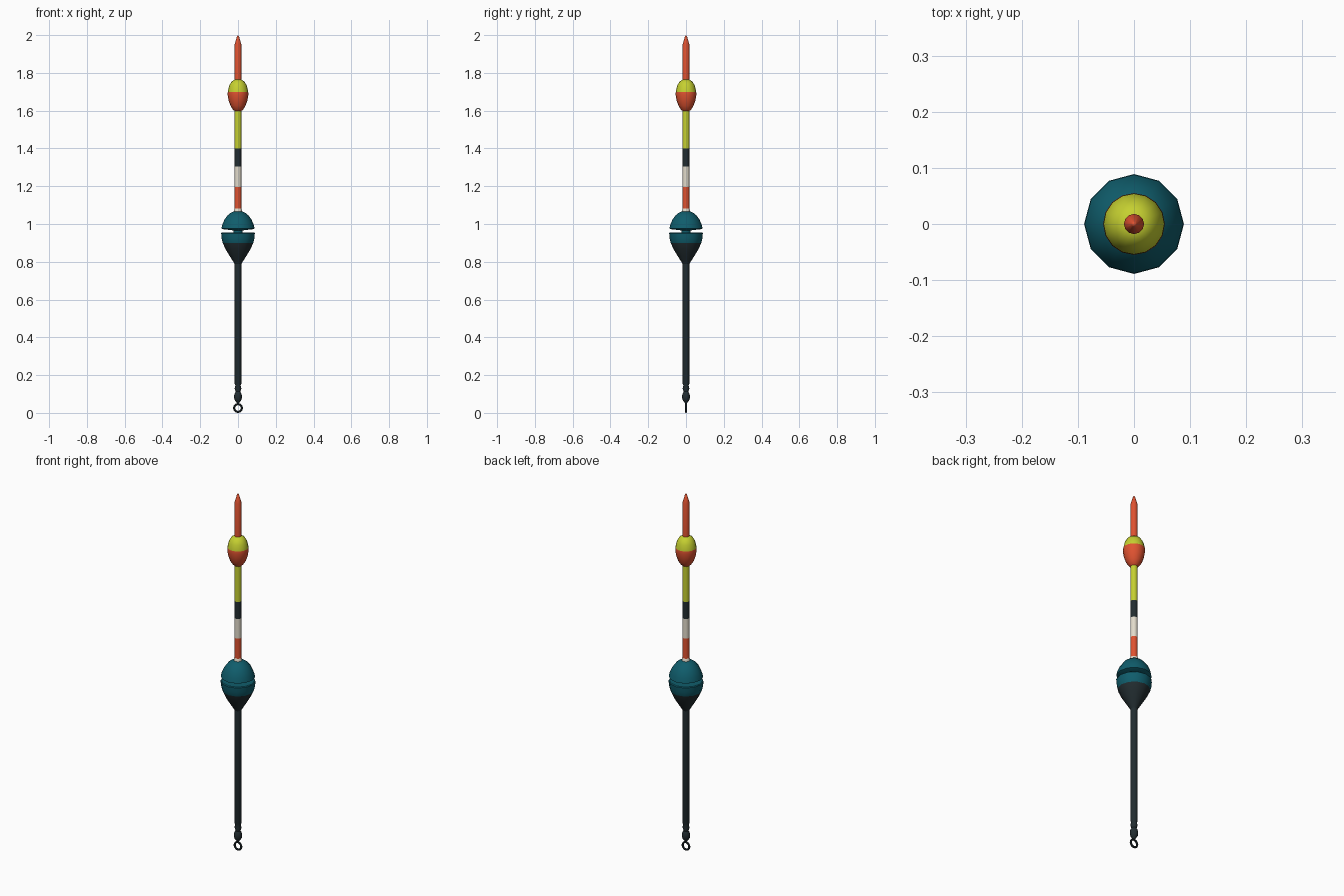
import bpy, bmesh, math

if "Cube" in bpy.data.objects:
    bpy.data.objects.remove(bpy.data.objects["Cube"])

def mat(name, rgb):
    m = bpy.data.materials.new(name)
    m.diffuse_color = (*rgb, 1)
    m.use_nodes = True
    m.node_tree.nodes["Principled BSDF"].inputs["Base Color"].default_value = m.diffuse_color
    return m

RED = mat("orange_red", (0.74, 0.085, 0.03))
YELLOW = mat("lime_yellow", (0.56, 0.63, 0.03))
DARK = mat("charcoal", (0.016, 0.026, 0.03))
WHITE = mat("off_white", (0.76, 0.71, 0.60))
TEAL = mat("teal", (0.005, 0.11, 0.15))

def finish(ob, angle=40):
    bpy.ops.object.select_all(action='DESELECT')
    ob.select_set(True)
    bpy.context.view_layer.objects.active = ob
    bpy.ops.object.shade_smooth_by_angle(angle=math.radians(angle))

def lathe(name, profile, mats, sides=12, split=None):
    """Revolve (radius, z) points about z; faces below split use the second material."""
    bm = bmesh.new()
    rings = []
    for r, z in profile:
        if r == 0:
            rings.append([bm.verts.new((0, 0, z))] * sides)
        else:
            rings.append([bm.verts.new((r * math.cos(math.tau * i / sides),
                                        r * math.sin(math.tau * i / sides), z)) for i in range(sides)])
    for a, b in zip(rings, rings[1:]):
        for i in range(sides):
            j = (i + 1) % sides
            vs = list(dict.fromkeys((a[i], b[i], b[j], a[j])))
            f = bm.faces.new(vs)
            if split is not None and f.calc_center_median().z < split:
                f.material_index = 1
    for ring in (rings[0], rings[-1]):
        if ring[0] is not ring[1]:
            bm.faces.new(ring)
    bmesh.ops.recalc_face_normals(bm, faces=bm.faces)
    me = bpy.data.meshes.new(name)
    bm.to_mesh(me)
    bm.free()
    for m in mats:
        me.materials.append(m)
    ob = bpy.data.objects.new(name, me)
    bpy.context.collection.objects.link(ob)
    finish(ob)

R = 0.018
# antenna tip
lathe("antenna_tip", [(0, 2.0), (0.005, 1.995), (R, 1.95), (R, 1.75)], [RED])
# upper bulb, two-tone
lathe("upper_bulb", [(0.018, 1.764), (0.034, 1.754), (0.047, 1.732), (0.054, 1.70), (0.055, 1.685),
                     (0.050, 1.655), (0.040, 1.626), (0.028, 1.607), (0.018, 1.598)],
      [YELLOW, RED], 16, 1.70)
# painted stem bands
for name, top, low, m in (("yellow_band", 1.60, 1.40, YELLOW), ("dark_band", 1.40, 1.305, DARK),
                          ("white_band", 1.305, 1.195, WHITE), ("red_band", 1.195, 1.075, RED)):
    lathe(name, [(R, top), (R, low)], [m])
# pale collar above the main body
lathe("collar", [(R, 1.082), (0.021, 1.075), (0.021, 1.06)], [WHITE])
# main float body in two halves with a slot between
lathe("upper_body", [(0.020, 1.067), (0.036, 1.061), (0.055, 1.046), (0.071, 1.024), (0.082, 1.0),
                     (0.088, 0.976), (0.082, 0.973), (0.025, 0.966)], [TEAL])
lathe("body_core", [(0.025, 0.98), (0.025, 0.945)], [TEAL])
lathe("lower_body", [(0.025, 0.955), (0.085, 0.955), (0.089, 0.951), (0.087, 0.925), (0.081, 0.90),
                     (0.066, 0.867), (0.045, 0.832), (0.028, 0.805), (0.018, 0.788)], [TEAL, DARK], 12, 0.90)
# lower stem with the swivel beads
lathe("lower_stem", [(R, 0.80), (R, 0.155), (0.014, 0.145), (0.018, 0.13), (0.013, 0.112), (0.019, 0.10),
                     (0.021, 0.085), (0.019, 0.07), (0.012, 0.06), (0.004, 0.05)], [DARK])
# line eyelet
bpy.ops.mesh.primitive_torus_add(major_segments=20, minor_segments=8, major_radius=0.0205, minor_radius=0.0055,
                                 location=(0, 0, 0.026), rotation=(math.pi / 2, 0, 0))
eye = bpy.context.object
eye.name = "line_eyelet"
eye.data.materials.append(DARK)
finish(eye)
